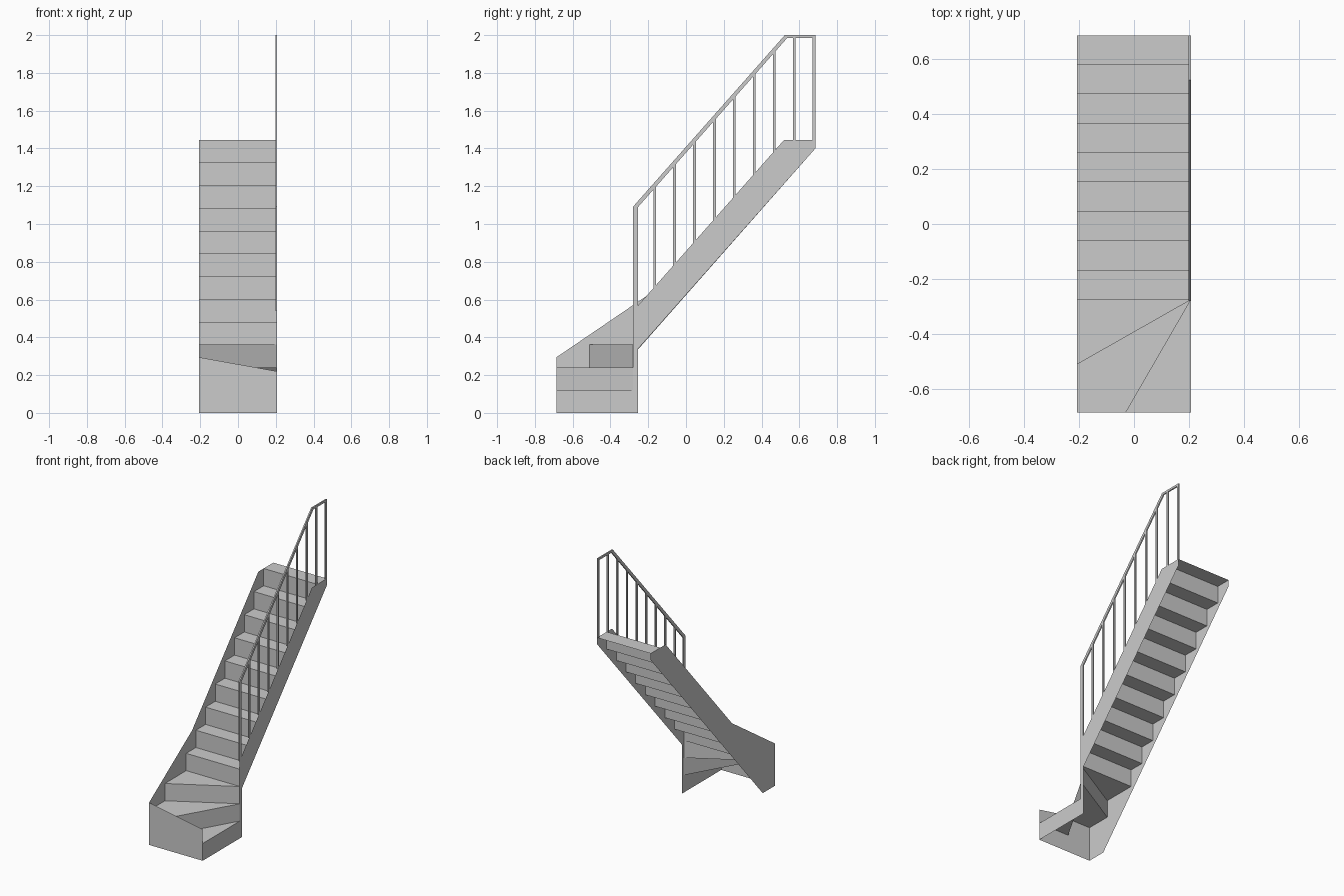
import bpy

if "Cube" in bpy.data.objects:
    bpy.data.objects.remove(bpy.data.objects["Cube"])

XW = 0.207            # half width
RISE, RUN = 0.1205, 0.1067
Y0, YF, YB = -0.275, -0.685, 0.685
SLOPE = 1.134


def mesh(name, faces):
    """Build one object from a list of polygons given as point lists."""
    verts, idx = [], []
    for f in faces:
        idx.append(list(range(len(verts), len(verts) + len(f))))
        verts += f
    me = bpy.data.meshes.new(name)
    me.from_pydata(verts, [], idx)
    ob = bpy.data.objects.new(name, me)
    bpy.context.collection.objects.link(ob)
    return ob


def riser(a, b, z):
    return [(*a, z), (*b, z), (*b, z + RISE), (*a, z + RISE)]


def tread(pts, z):
    return [(x, y, z) for x, y in pts]


def side_panel(name, x, profile):
    return mesh(name, [[(x, y, z) for y, z in profile]])


def slab(name, profile, x0, x1):
    """Side profile (y, z) extruded between x0 and x1."""
    n = len(profile)
    faces = [[(x0, y, z) for y, z in reversed(profile)],
             [(x1, y, z) for y, z in profile]]
    for i in range(n):
        (a, b), (c, d) = profile[i], profile[(i + 1) % n]
        faces.append([(x0, a, b), (x0, c, d), (x1, c, d), (x1, a, b)])
    return mesh(name, faces)


# Winder steps turning around the inner corner
pivot, p1, p2 = (XW, Y0), (-0.03, YF), (-XW, -0.51)
mesh("winder_steps", [
    riser((XW, YF), pivot, 0),
    tread([pivot, p1, (XW, YF)], RISE),
    riser(p1, pivot, RISE),
    tread([pivot, p2, (-XW, YF), p1], 2 * RISE),
    riser(p2, pivot, 2 * RISE),
    tread([pivot, (-XW, Y0), p2], 3 * RISE),
])

# Straight flight
flight = []
for i in range(9):
    y, z = Y0 + i * RUN, (3 + i) * RISE
    y1 = YB if i == 8 else y + RUN
    flight.append(riser((-XW, y), (XW, y), z))
    flight.append(tread([(-XW, y), (XW, y), (XW, y1), (-XW, y1)], z + RISE))
mesh("straight_steps", flight)


def string_top(y):
    return min(1.446, 1.446 + SLOPE * (y - 0.52))


# Stringers and front panel
side_panel("right_stringer", XW, [
    (-0.28, 0), (-0.253, 0), (-0.253, 0.34), (YB, 1.40), (YB, 1.446),
    (0.52, 1.446), (-0.28, string_top(-0.28))])
side_panel("left_stringer", -XW, [
    (YF, 0), (-0.55, 0), (YB, 1.40), (YB, 1.446), (0.52, 1.446),
    (-0.21, string_top(-0.21)), (YF, 0.295)])
mesh("front_panel", [[(-XW, YF, 0), (XW, YF, 0), (XW, YF, 0.22), (-XW, YF, 0.295)]])

# Handrail
XI = 0.198
slab("handrail", [(-0.28, 1.092), (-0.28, 1.06), (0.536, 1.985), (YB, 1.985),
                  (YB, 2.0), (0.523, 2.0)], XI, XW)


def rail_under(y):
    return min(1.987, 1.06 + 1.134 * (y + 0.28))


# Posts and balusters
def post(name, a, b):
    slab(name, [(a, string_top(a)), (b, string_top(b)),
                (b, rail_under(b)), (a, rail_under(a))], XI, XW)


post("bottom_post", -0.28, -0.255)
for i in range(8):
    c = -0.166 + i * 0.1055
    post("baluster_%d" % (i + 1), c - 0.007, c + 0.007)
post("top_post", 0.671, YB)
